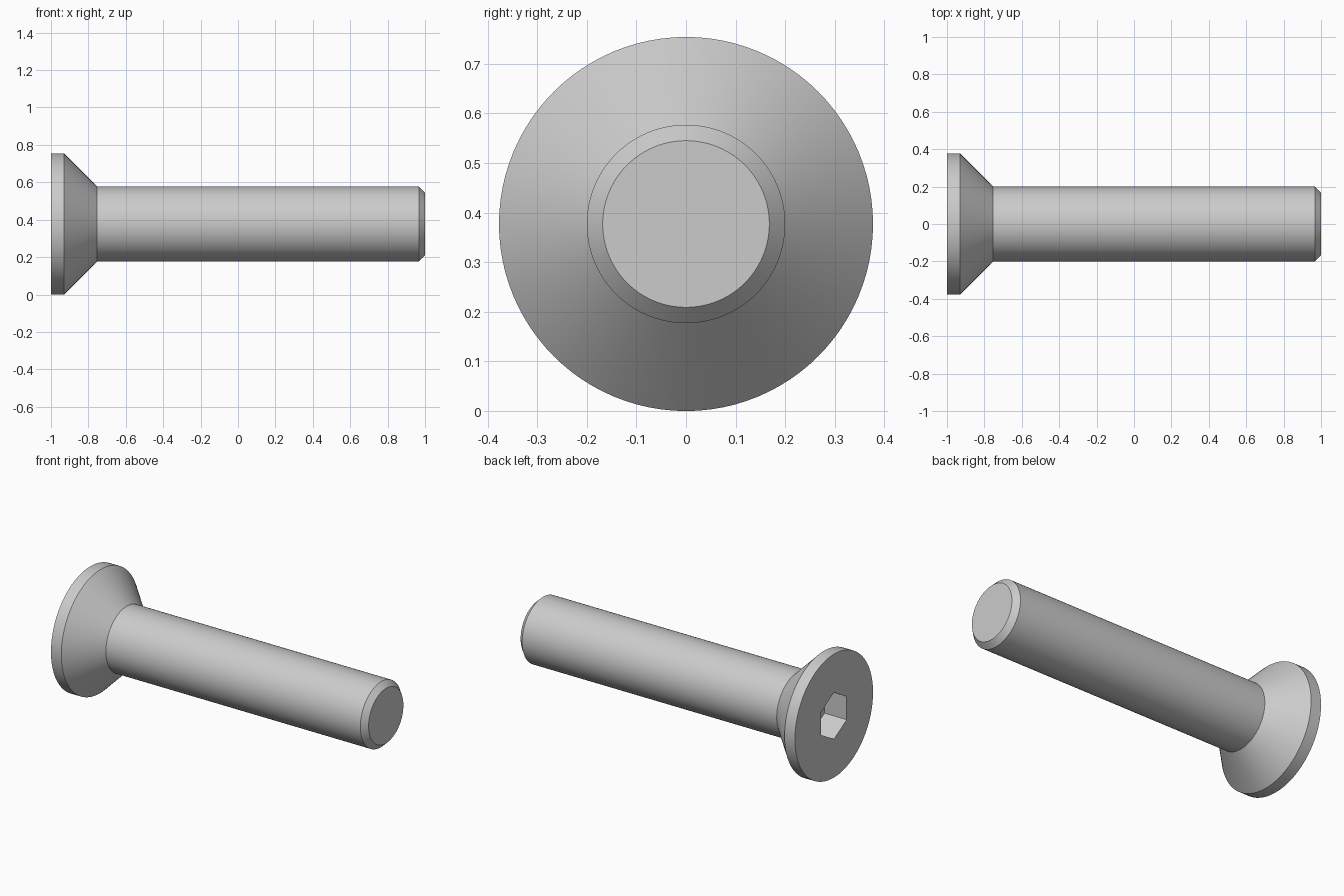
import bpy, bmesh
from math import sin, cos, pi, radians

if "Cube" in bpy.data.objects:
    bpy.data.objects.remove(bpy.data.objects["Cube"])

SEG = 96            # divisible by 6 so the hex corners fall on vertices
AXIS_Z = 0.377      # height of the screw axis
HEX_APOTHEM = 0.123


def round_section(r):
    return lambda a: r


def hex_section(a):
    # hexagon radius at angle a, corners pointing up and down
    return HEX_APOTHEM / cos(a % (pi / 3) - pi / 6)


# Sections along x: socket floor, socket mouth, head, cone, shank, tip chamfer
sections = [
    (-0.85, hex_section),
    (-1.0, hex_section),
    (-1.0, round_section(0.377)),
    (-0.93, round_section(0.377)),
    (-0.753, round_section(0.2)),
    (0.967, round_section(0.2)),
    (1.0, round_section(0.168)),
]

bm = bmesh.new()
rings = []
for x, radius in sections:
    ring = []
    for i in range(SEG):
        a = 2 * pi * i / SEG
        r = radius(a)
        ring.append(bm.verts.new((x, r * sin(a), AXIS_Z + r * cos(a))))
    rings.append(ring)

# Skin between neighbouring sections
for lower, upper in zip(rings, rings[1:]):
    for i in range(SEG):
        j = (i + 1) % SEG
        bm.faces.new((lower[i], lower[j], upper[j], upper[i]))

# Socket floor and tip face
bm.faces.new(rings[0])
bm.faces.new(rings[-1])
bmesh.ops.recalc_face_normals(bm, faces=bm.faces[:])

mesh = bpy.data.meshes.new("countersunk_screw")
bm.to_mesh(mesh)
bm.free()
screw = bpy.data.objects.new("countersunk_screw", mesh)
bpy.context.collection.objects.link(screw)

# Smooth round walls, crisp edges
bpy.context.view_layer.objects.active = screw
screw.select_set(True)
bpy.ops.object.shade_smooth_by_angle(angle=radians(30))
